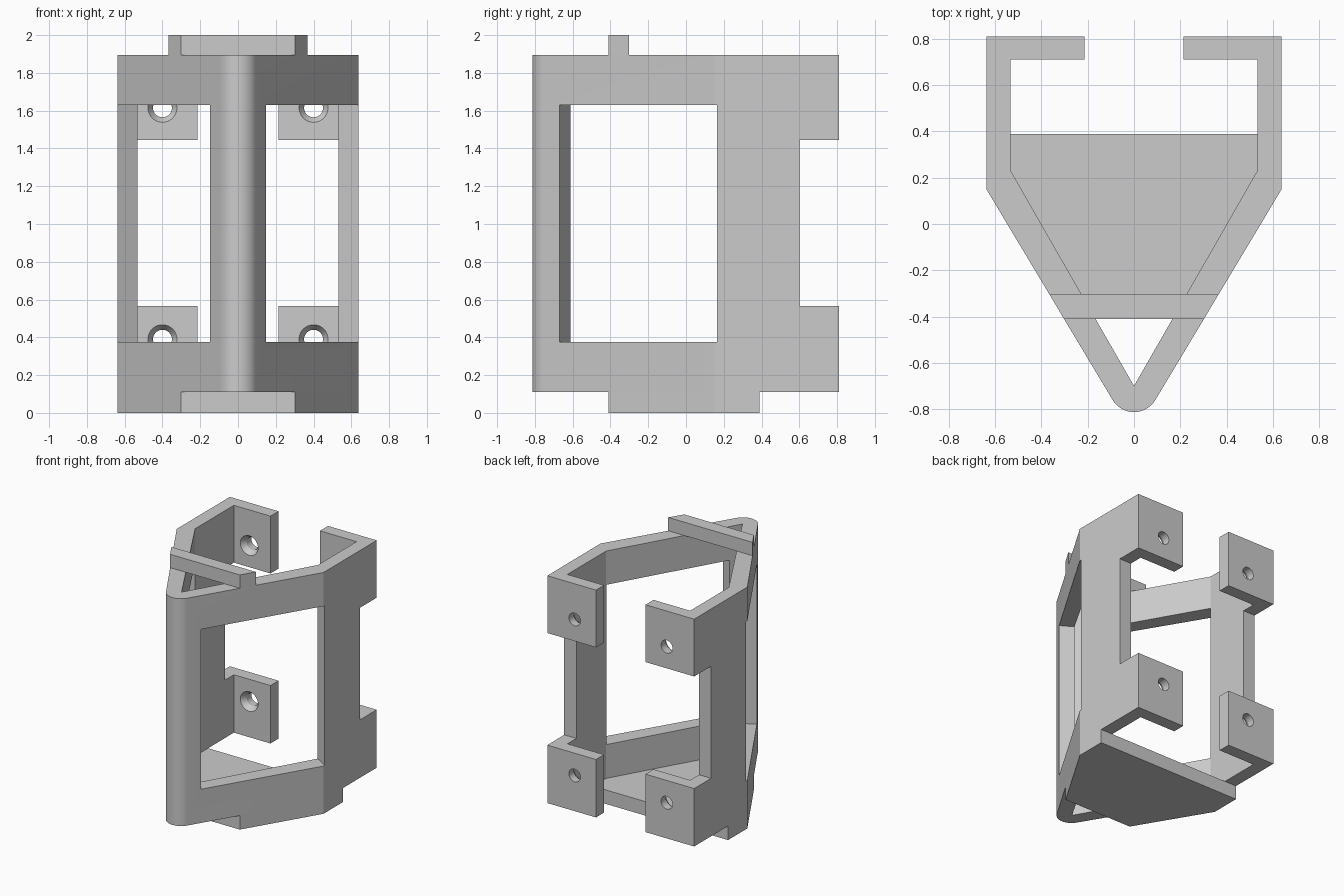
import bpy, math
from math import radians
from mathutils import Vector

cube = bpy.data.objects.get("Cube")
if cube:
    bpy.data.objects.remove(cube, do_unlink=True)

# Single grey plastic
grey = bpy.data.materials.new("light grey plastic")
grey.use_nodes = True
grey.diffuse_color = (0.6, 0.6, 0.6, 1)
grey.node_tree.nodes["Principled BSDF"].inputs["Base Color"].default_value = grey.diffuse_color


def prism(name, outline, z0, z1):
    """Extrude an xy outline between two heights."""
    n = len(outline)
    verts = [(x, y, z) for z in (z0, z1) for x, y in outline]
    faces = [tuple(reversed(range(n))), tuple(range(n, 2 * n))]
    faces += [(i, (i + 1) % n, n + (i + 1) % n, n + i) for i in range(n)]
    area = sum(outline[i][0] * outline[(i + 1) % n][1] -
               outline[(i + 1) % n][0] * outline[i][1] for i in range(n))
    if area < 0:
        faces = [f[::-1] for f in faces]
    mesh = bpy.data.meshes.new(name)
    mesh.from_pydata(verts, [], faces)
    mesh.materials.append(grey)
    obj = bpy.data.objects.new(name, mesh)
    bpy.context.collection.objects.link(obj)
    return obj


def cut(target, cutter):
    """Subtract a cutter, then remove it."""
    cutter.hide_render = True
    mod = target.modifiers.new("cut", "BOOLEAN")
    mod.operation, mod.solver, mod.object = "DIFFERENCE", "EXACT", cutter
    bpy.context.view_layer.objects.active = target
    bpy.ops.object.modifier_apply(modifier=mod.name)
    bpy.data.objects.remove(cutter, do_unlink=True)


def cone(x, y0, y1, z, r0, r1):
    """Cone frustum along y, radius r0 at y0 and r1 at y1."""
    bpy.ops.mesh.primitive_cone_add(vertices=40, radius1=r0, radius2=r1, depth=y1 - y0,
                                    location=(x, (y0 + y1) / 2, z),
                                    rotation=(radians(-90), 0, 0))
    return bpy.context.object


def mirrored(half):
    """Close a right-hand outline with its reflection."""
    return half + [(-x, y) for x, y in reversed(half)]


BACK, SHOULDER, HALF = 0.81, 0.15, 0.638
BOTTOM, TOP = 0.11, 1.895
NOSE_Y, NOSE_R = -0.705, 0.108
tangent = radians(30.5)
tip = (NOSE_R * math.cos(tangent), NOSE_Y - NOSE_R * math.sin(tangent))


def outer_x(y):
    return tip[0] + (HALF - tip[0]) * (y - tip[1]) / (SHOULDER - tip[1])


# Wall frame: C-shaped plan with a rounded nose and inward rear flanges
steps = 24
sweep = math.pi - 2 * tangent
nose = [(NOSE_R * math.cos(a), NOSE_Y + NOSE_R * math.sin(a))
        for a in (-math.pi + tangent + sweep * i / steps for i in range(steps + 1))]
right_wall = [(HALF, SHOULDER), (HALF, BACK), (0.215, BACK), (0.215, 0.71),
              (0.533, 0.71), (0.533, 0.23)]
left_wall = [(-x, y) for x, y in reversed(right_wall)]
frame = prism("wall_frame", nose + right_wall + [(0, -0.70)] + left_wall, BOTTOM, TOP)

# Rear notch separating upper and lower flanges
cut(frame, prism("notch_cutter", [(-1, 0.6), (1, 0.6), (1, 1), (-1, 1)], 0.565, 1.445))

# Large windows cut square to the slanted walls
a, b = Vector((0.145, -0.668)), Vector((HALF, 0.165))
along = (b - a).normalized()
out = Vector((along.y, -along.x))
window = [a + out * 0.2, b + out * 0.2, b - out * 0.2, a - out * 0.2]
for side in (1, -1):
    cut(frame, prism("window_cutter", [(side * p.x, p.y) for p in window], 0.375, 1.63))

# Countersunk screw holes in the four flanges
for x in (-0.4, 0.4):
    for z in (0.39, 1.615):
        cut(frame, cone(x, 0.6, 0.9, z, 0.05, 0.05))
        cut(frame, cone(x, 0.69, 0.75, z, 0.09, 0.05))

# Floor plate under the walls
floor = prism("floor_plate", mirrored([(outer_x(-0.41), -0.41), (HALF, SHOULDER),
                                       (HALF, 0.39)]), 0, BOTTOM)

# Raised cross bar on top
bar = prism("top_cross_bar", mirrored([(outer_x(-0.41), -0.41),
                                       (outer_x(-0.303), -0.303)]), TOP, 2.0)

# Smooth the nose and holes only
bpy.ops.object.select_all(action="DESELECT")
frame.select_set(True)
bpy.context.view_layer.objects.active = frame
bpy.ops.object.shade_smooth_by_angle(angle=radians(20))
